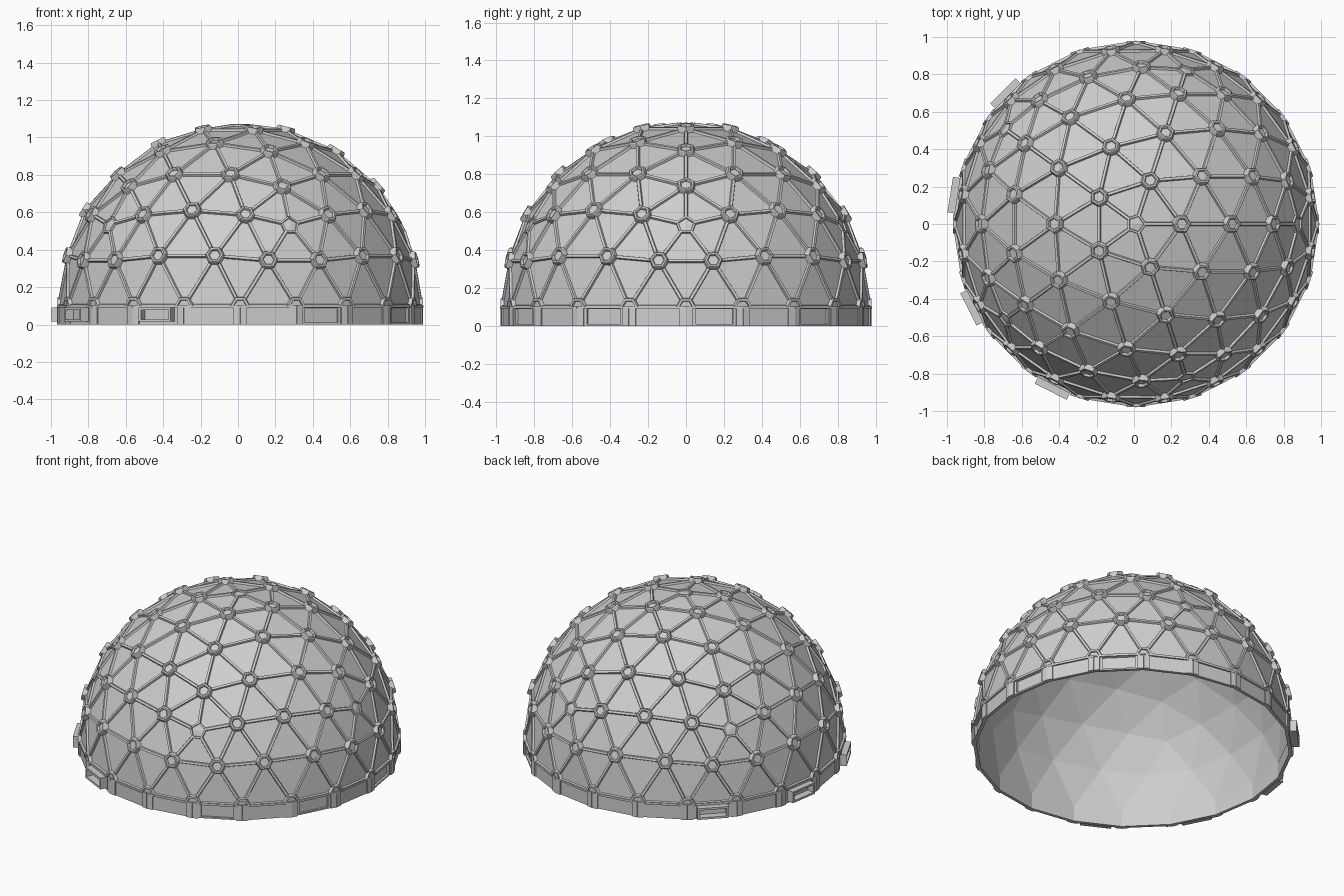
import bpy, bmesh, math
from mathutils import Vector

if "Cube" in bpy.data.objects:
    bpy.data.objects.remove(bpy.data.objects["Cube"])

R = 0.967                       # panel shell radius
CX, ZC = 0.011, 0.1             # dome centre
FREQ = 4                        # geodesic frequency
SIDES = 20

mat = bpy.data.materials.new("light grey plastic")
mat.diffuse_color = (0.62, 0.62, 0.62, 1)
mat.use_nodes = True
mat.node_tree.nodes["Principled BSDF"].inputs["Base Color"].default_value = mat.diffuse_color


def finish(bm, name, z=0.0, recalc=True):
    if recalc:
        bmesh.ops.recalc_face_normals(bm, faces=bm.faces)
    me = bpy.data.meshes.new(name)
    bm.to_mesh(me)
    bm.free()
    me.materials.append(mat)
    ob = bpy.data.objects.new(name, me)
    ob.location = (CX, 0, z)
    bpy.context.collection.objects.link(ob)
    return ob


def hexahedron(bm, low, top):
    """Closed block from two matching quads."""
    a = [bm.verts.new(p) for p in low]
    b = [bm.verts.new(p) for p in top]
    bm.faces.new(a[::-1])
    bm.faces.new(b)
    for i in range(4):
        j = (i + 1) % 4
        bm.faces.new((a[i], a[j], b[j], b[i]))


def beam(bm, p, q, wide, narrow, height):
    """Strut with a chamfered section lying on the shell."""
    n = (p + q).normalized()
    s = n.cross(q - p).normalized()

    def quad(w, h):
        o = n * h
        return [p - s * w + o, q - s * w + o, q + s * w + o, p + s * w + o]
    hexahedron(bm, quad(wide, -0.006), quad(narrow, height))


def block(bm, az, t0, t1, r0, r1, z0, z1):
    """Box on the base wall: tangent, radial and height ranges."""
    r = Vector((math.cos(az), math.sin(az), 0))
    t = Vector((-r.y, r.x, 0))
    up = Vector((0, 0, 1))

    def quad(d):
        return [r * d + t * a + up * b for a, b in ((t0, z0), (t1, z0), (t1, z1), (t0, z1))]
    hexahedron(bm, quad(r0), quad(r1))


# icosahedron standing on a point
def polar(z, deg):
    r = math.sqrt(1 - z * z)
    return Vector((r * math.cos(math.radians(deg)), r * math.sin(math.radians(deg)), z))


h = 1 / math.sqrt(5)
up = [polar(h, 72 * i) for i in range(5)]
lo = [polar(-h, 72 * i + 36) for i in range(5)]
top = Vector((0, 0, 1))
tris = []
for i in range(5):
    j = (i + 1) % 5
    tris += [(top, up[i], up[j]), (up[i], lo[i], up[j]), (up[j], lo[i], lo[j])]

# geodesic subdivision, upper half only
nodes, index, faces = [], {}, []


def node(v):
    v = v.normalized()
    key = tuple(round(c, 4) + 0.0 for c in v)
    if key not in index:
        index[key] = len(nodes)
        nodes.append(v * R)
    return index[key]


for A, B, C in tris:
    def at(i, j):
        return A + (B - A) * (i / FREQ) + (C - A) * (j / FREQ)
    for i in range(FREQ):
        for j in range(FREQ - i):
            cells = [(at(i, j), at(i + 1, j), at(i, j + 1))]
            if i + j < FREQ - 1:
                cells.append((at(i + 1, j), at(i + 1, j + 1), at(i, j + 1)))
            for c in cells:
                if min(v.z for v in c) > -1e-4:
                    faces.append([node(v) for v in c])

edges, links = set(), {}
for f in faces:
    for a, b in zip(f, f[1:] + f[:1]):
        edges.add((min(a, b), max(a, b)))
        links.setdefault(a, set()).add(b)
        links.setdefault(b, set()).add(a)

# faceted dome shell
bm = bmesh.new()
vs = [bm.verts.new(v) for v in nodes]
for f in faces:
    bm.faces.new([vs[i] for i in f])
shell = finish(bm, "dome_panels", ZC, recalc=False)
sol = shell.modifiers.new("thickness", "SOLIDIFY")
sol.thickness = 0.015
sol.offset = -1

# struts between the nodes
HUB = 0.046
bm = bmesh.new()
for a, b in sorted(edges):
    p, q = nodes[a], nodes[b]
    d = (q - p).normalized() * HUB
    beam(bm, p + d, q - d, 0.012, 0.007, 0.011)

# hubs: raised hexagon rings, plain pentagon outlines, half rings at the base
rings = bmesh.new()
profile = [(0.054, -0.008), (0.048, 0.019), (0.044, 0.023), (0.034, 0.023),
           (0.030, 0.019), (0.028, 0.010)]
flat_profile = [(0.054, -0.008), (0.050, 0.012), (0.036, 0.012), (0.032, 0.002)]
for i, p in enumerate(nodes):
    n = p.normalized()
    e1 = (Vector((0, 0, 1)).cross(n) if abs(n.z) < 0.99 else Vector((1, 0, 0))).normalized()
    e2 = n.cross(e1)
    dirs = []
    for k in links[i]:
        d = nodes[k] - p
        d = (d - n * d.dot(n)).normalized()
        dirs.append((math.atan2(d.dot(e2), d.dot(e1)) % (2 * math.pi), d, nodes[k]))
    if n.z < 0.01:                       # keep base neighbours in order 0..180
        dirs = [((a if a < 6 else a - 2 * math.pi), d, k) for a, d, k in dirs]
    dirs.sort(key=lambda t: t[0])
    count = len(dirs)
    if n.z > 0.01 and count == 5:
        pts = [p + (k - p).normalized() * (HUB + 0.003) for a, d, k in dirs]
        for j in range(5):
            beam(bm, pts[j], pts[(j + 1) % 5], 0.008, 0.005, 0.010)
        continue
    prof = profile if n.z > 0.01 else flat_profile
    cols = [[rings.verts.new(p + d * r + n * hh) for r, hh in prof] for a, d, k in dirs]
    mid = rings.verts.new(p + n * prof[-1][1])
    for j in range(count if n.z > 0.01 else count - 1):
        a, b = cols[j], cols[(j + 1) % count]
        for k in range(len(prof) - 1):
            rings.faces.new((a[k], b[k], b[k + 1], a[k + 1]))
        rings.faces.new((a[-1], b[-1], mid))
finish(bm, "dome_struts", ZC)
finish(rings, "hub_rings", ZC, recalc=False)

# base wall with recessed sockets on the right side
STEP = 2 * math.pi / SIDES
SOCKETS = [-63, -27, 9, 45]
bm = bmesh.new()
loops = []
for r, z in ((0.97, 0), (0.97, ZC), (0.949, ZC), (0.949, 0)):
    loops.append([bm.verts.new((r * math.cos(i * STEP), r * math.sin(i * STEP), z))
                  for i in range(SIDES)])
outer = []
for k in range(4):
    a, b = loops[k], loops[(k + 1) % 4]
    for i in range(SIDES):
        j = (i + 1) % SIDES
        f = bm.faces.new((a[i], a[j], b[j], b[i]))
        if k == 0:
            outer.append(f)
bmesh.ops.recalc_face_normals(bm, faces=bm.faces)
for deg in SOCKETS:
    f = outer[int((deg % 360) // 18)]
    bmesh.ops.inset_individual(bm, faces=[f], thickness=0.014)
    az = math.radians(deg)
    r = Vector((math.cos(az), math.sin(az), 0))
    t = Vector((-r.y, r.x, 0))
    for v in f.verts:
        v.co -= t * v.co.dot(t) * 0.3
    inner = bmesh.ops.extrude_discrete_faces(bm, faces=[f])["faces"][0]
    for v in inner.verts:
        v.co -= r * 0.013
finish(bm, "base_wall", recalc=False)

# posts at wall corners and the thin top rail
bm = bmesh.new()
half = 0.97 * math.sin(STEP / 2)
apo = 0.97 * math.cos(STEP / 2)
for i in range(SIDES):
    az = (i + 0.5) * STEP
    block(bm, az, -half, -half + 0.036, apo - 0.005, apo + 0.008, 0, ZC - 0.005)
    block(bm, az, half - 0.036, half, apo - 0.005, apo + 0.008, 0, ZC - 0.005)
    block(bm, az, -half - 0.001, half + 0.001, apo - 0.005, apo + 0.010, ZC - 0.009, ZC + 0.003)
finish(bm, "base_posts")

# protruding rectangular connector frames on the left side
bm = bmesh.new()
W, T = 0.096, 0.013
for deg in (135, 171, 207, 243):
    az = math.radians(deg)
    r0, r1 = apo - 0.006, 1.006
    block(bm, az, -W, W, r0, r1, 0.015, 0.015 + T)
    block(bm, az, -W, W, r0, r1, 0.09 - T, 0.09)
    block(bm, az, -W, -W + T, r0, r1, 0.015 + T, 0.09 - T)
    block(bm, az, W - T, W, r0, r1, 0.015 + T, 0.09 - T)
finish(bm, "connector_frames")
